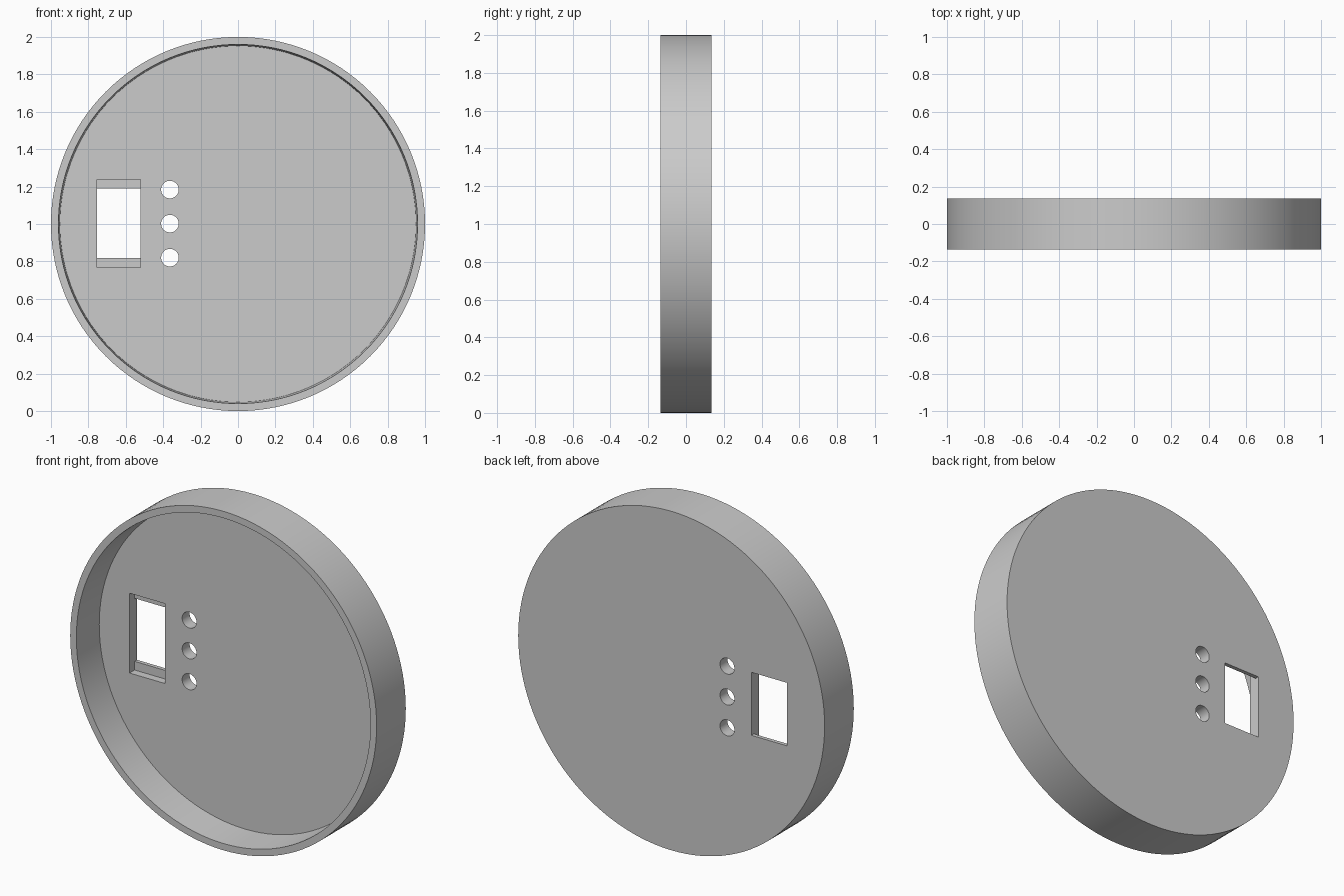
import bpy, bmesh, math
from mathutils import Matrix, Vector

cube = bpy.data.objects.get("Cube")
if cube:
    bpy.data.objects.remove(cube, do_unlink=True)

HALF = 0.136           # half the depth of the shell
FLOOR = HALF - 0.07    # inner face of the back plate
LEDGE = HALF - 0.023   # shelf inside the switch window
SEGMENTS = 128

grey = bpy.data.materials.new("plain grey")
grey.use_nodes = True
grey.diffuse_color = (0.6, 0.6, 0.6, 1)
grey.node_tree.nodes["Principled BSDF"].inputs["Base Color"].default_value = (0.6, 0.6, 0.6, 1)


def make_object(name, bm):
    bmesh.ops.recalc_face_normals(bm, faces=bm.faces)
    mesh = bpy.data.meshes.new(name)
    bm.to_mesh(mesh)
    bm.free()
    mesh.materials.append(grey)
    obj = bpy.data.objects.new(name, mesh)
    bpy.context.collection.objects.link(obj)
    return obj


def lathe(name, profile):
    """Turn (radius, y) points about the y axis and cap both ends."""
    bm = bmesh.new()
    rings = []
    for radius, y in profile:
        angles = [math.tau * i / SEGMENTS for i in range(SEGMENTS)]
        rings.append([bm.verts.new((radius * math.cos(a), y, 1 + radius * math.sin(a)))
                      for a in angles])
    for a, b in zip(rings, rings[1:]):
        for i in range(SEGMENTS):
            j = (i + 1) % SEGMENTS
            bm.faces.new((a[i], a[j], b[j], b[i]))
    bm.faces.new(rings[0])
    bm.faces.new(rings[-1])
    return make_object(name, bm)


def box_cutter(name, low, high):
    low, high = Vector(low), Vector(high)
    bm = bmesh.new()
    bmesh.ops.create_cube(bm, size=1, matrix=Matrix.Translation((low + high) / 2)
                          @ Matrix.Diagonal((*(high - low), 1)))
    return make_object(name, bm)


def hole_cutter(name, x, z, radius):
    bm = bmesh.new()
    bmesh.ops.create_cone(bm, cap_ends=True, segments=48, radius1=radius, radius2=radius,
                          depth=0.4, matrix=Matrix.Translation((x, HALF, z))
                          @ Matrix.Rotation(math.pi / 2, 4, 'X'))
    return make_object(name, bm)


# Shallow round shell, open at the front, with slightly drafted inner wall
shell = lathe("round_shell", [(1, HALF), (1, -HALF), (0.96, -HALF), (0.952, FLOOR)])

# Switch window with a stepped recess, and a column of three round holes
cutters = [
    box_cutter("window_recess_cutter", (-0.754, 0, 0.767), (-0.522, LEDGE, 1.238)),
    box_cutter("window_cutter", (-0.754, 0.02, 0.818), (-0.522, 0.3, 1.19)),
]
for label, z in (("lower", 0.82), ("middle", 1.002), ("upper", 1.184)):
    cutters.append(hole_cutter(label + "_hole_cutter", -0.364, z, 0.047))

bpy.ops.object.select_all(action='DESELECT')
bpy.context.view_layer.objects.active = shell
shell.select_set(True)
for cutter in cutters:
    cutter.hide_render = True
    cut = shell.modifiers.new(cutter.name, 'BOOLEAN')
    cut.operation = 'DIFFERENCE'
    cut.solver = 'EXACT'
    cut.object = cutter
    bpy.ops.object.modifier_apply(modifier=cut.name)
    bpy.data.objects.remove(cutter, do_unlink=True)

bpy.ops.object.shade_smooth_by_angle(angle=math.radians(30))
